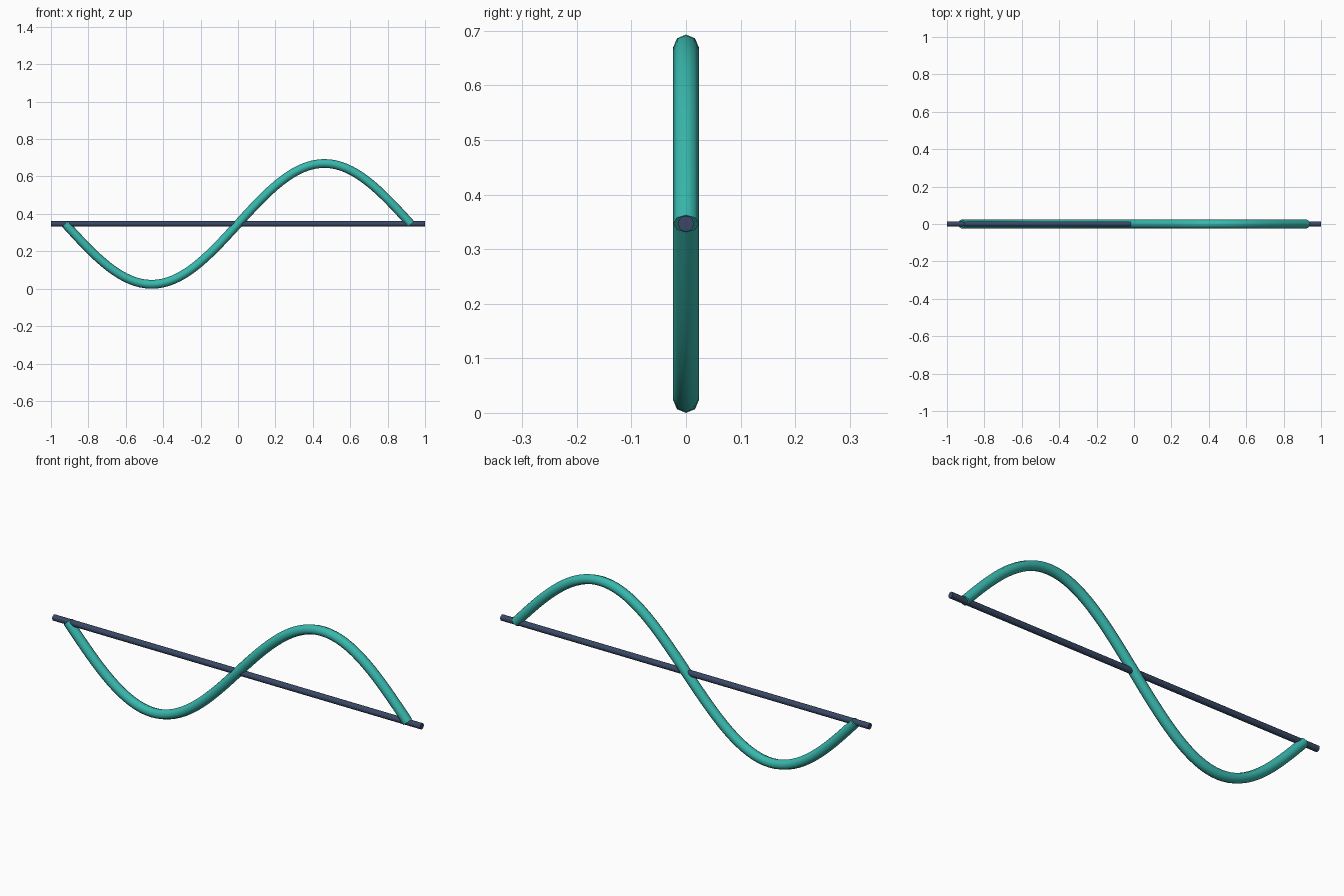
import bpy, math

if "Cube" in bpy.data.objects:
    bpy.data.objects.remove(bpy.data.objects["Cube"])

AXIS_Z = 0.3465
AMP = 0.323
HALF = 0.923
STEPS = 64


def material(name, rgb):
    m = bpy.data.materials.new(name)
    m.diffuse_color = (*rgb, 1)
    m.use_nodes = True
    m.node_tree.nodes["Principled BSDF"].inputs["Base Color"].default_value = m.diffuse_color
    return m


def tube(name, points, radius, resolution, mat):
    curve = bpy.data.curves.new(name, 'CURVE')
    curve.dimensions = '3D'
    curve.bevel_depth = radius
    curve.bevel_resolution = resolution
    curve.use_fill_caps = True
    spline = curve.splines.new('POLY')
    spline.points.add(len(points) - 1)
    for p, co in zip(spline.points, points):
        p.co = (*co, 1)
    spline.use_smooth = True
    ob = bpy.data.objects.new(name, curve)
    bpy.context.collection.objects.link(ob)
    # Turn into a mesh so the caps stay crisp
    bpy.ops.object.select_all(action='DESELECT')
    bpy.context.view_layer.objects.active = ob
    ob.select_set(True)
    bpy.ops.object.convert(target='MESH')
    bpy.ops.object.shade_smooth_by_angle(angle=math.radians(50))
    ob = bpy.context.object
    ob.data.materials.clear()
    ob.data.materials.append(mat)
    return ob


# One full sine period
wave = []
for i in range(STEPS + 1):
    t = -1 + 2 * i / STEPS
    wave.append((HALF * t, 0, AXIS_Z + AMP * math.sin(math.pi * t)))
tube("sine_wave", wave, 0.0235, 2, material("teal", (0.04, 0.48, 0.42)))

# Straight centre rod
bpy.ops.mesh.primitive_cylinder_add(vertices=12, radius=0.0145, depth=2,
                                    location=(0, 0, AXIS_Z),
                                    rotation=(0, math.pi / 2, 0))
rod = bpy.context.object
rod.name = "axis_rod"
bpy.ops.object.shade_smooth_by_angle(angle=math.radians(40))
rod.data.materials.append(material("navy", (0.04, 0.065, 0.13)))
